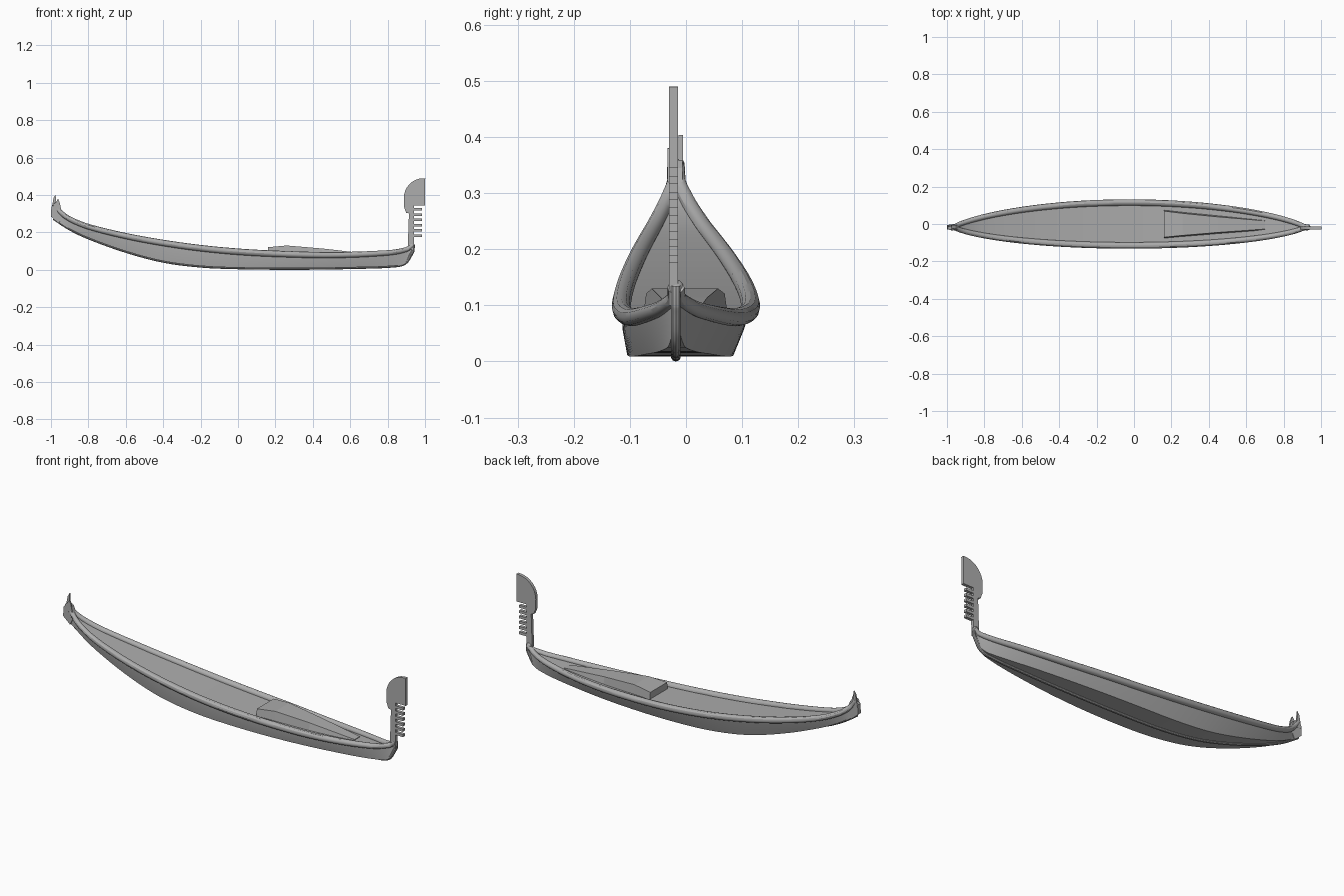
import bpy, bmesh, math
from mathutils import Vector

old = bpy.data.objects.get("Cube")
if old:
    bpy.data.objects.remove(old, do_unlink=True)

grey = bpy.data.materials.new("plain grey")
grey.use_nodes = True
grey.diffuse_color = (0.42, 0.42, 0.42, 1)
grey.node_tree.nodes["Principled BSDF"].inputs["Base Color"].default_value = (0.42, 0.42, 0.42, 1)

MID = -0.018  # the ends and the stem sit slightly off centre


def smooth_curve(points):
    """Return a smooth function through a few (x, value) points."""
    def slope(i):
        a, b = points[max(i - 1, 0)], points[min(i + 1, len(points) - 1)]
        return (b[1] - a[1]) / (b[0] - a[0])

    def f(x):
        i = 0
        while i < len(points) - 2 and x > points[i + 1][0]:
            i += 1
        (x0, v0), (x1, v1) = points[i], points[i + 1]
        d = x1 - x0
        t = min(max((x - x0) / d, 0), 1)
        h = t * t * (3 - 2 * t)
        return (v0 + (v1 - v0) * h + d * slope(i) * t * (1 - t) ** 2
                - d * slope(i + 1) * t * t * (1 - t))
    return f


rail_top = smooth_curve([(-0.985, 0.37), (-0.95, 0.325), (-0.9, 0.288), (-0.8, 0.247),
                         (-0.6, 0.197), (-0.4, 0.16), (-0.2, 0.132), (0, 0.113),
                         (0.2, 0.102), (0.5, 0.095), (0.8, 0.107), (0.9, 0.125), (0.935, 0.148)])
bottom = smooth_curve([(-0.985, 0.275), (-0.9, 0.22), (-0.8, 0.172), (-0.6, 0.1), (-0.4, 0.047),
                       (-0.2, 0.021), (0, 0.012), (0.3, 0.009), (0.6, 0.013), (0.85, 0.023),
                       (0.9, 0.042), (0.935, 0.1)])


def fullness(x):
    u = (x + 0.025) / 0.96
    return max(1 - u * u, 0)


def half_width(x):
    return 0.13 * fullness(x) ** 0.65


def centre(x):
    return MID * (1 - fullness(x))


def add_mesh(name, bm, smooth=True):
    bmesh.ops.recalc_face_normals(bm, faces=bm.faces)
    mesh = bpy.data.meshes.new(name)
    bm.to_mesh(mesh)
    bm.free()
    ob = bpy.data.objects.new(name, mesh)
    bpy.context.collection.objects.link(ob)
    mesh.materials.append(grey)
    if smooth:
        bpy.ops.object.select_all(action='DESELECT')
        ob.select_set(True)
        bpy.context.view_layer.objects.active = ob
        bpy.ops.object.shade_smooth_by_angle(angle=math.radians(30))
    return ob


def loft(name, rings, smooth=True):
    """Skin closed rings and cap both ends."""
    bm = bmesh.new()
    rows = [[bm.verts.new(p) for p in ring] for ring in rings]
    n = len(rows[0])
    for a, b in zip(rows, rows[1:]):
        for i in range(n):
            j = (i + 1) % n
            bm.faces.new((a[i], a[j], b[j], b[i]))
    bm.faces.new(rows[0])
    bm.faces.new(rows[-1])
    return add_mesh(name, bm, smooth)


def tube(name, path, radius, sides=12):
    """Round bar with its rings set square to the path."""
    pts = [Vector(p) for p in path]
    rings = []
    for i, p in enumerate(pts):
        along = (pts[min(i + 1, len(pts) - 1)] - pts[max(i - 1, 0)]).normalized()
        side = along.cross(Vector((0, 1, 0))).normalized()
        out = along.cross(side)
        r = radius(p.x)
        rings.append([p + r * (math.cos(a) * side + math.sin(a) * out)
                      for a in (math.tau * k / sides for k in range(sides))])
    return loft(name, rings)


def plate(name, outline, y, thick):
    """Upright flat plate cut from an x-z outline."""
    bm = bmesh.new()
    face = bm.faces.new([bm.verts.new((x, y - thick / 2, z)) for x, z in outline])
    ext = bmesh.ops.extrude_face_region(bm, geom=[face])
    moved = [v for v in ext["geom"] if isinstance(v, bmesh.types.BMVert)]
    bmesh.ops.translate(bm, verts=moved, vec=(0, thick, 0))
    return add_mesh(name, bm, False)


# Stations are packed toward the ends
COUNT = 72
stations = [-0.025 - 0.96 * math.cos(math.pi * i / COUNT) for i in range(COUNT + 1)]


# Hull: flat floor, flared sides and a deck just under the rail
def hull_ring(x):
    w = max(half_width(x) - 0.015, 0.003)
    floor = max(0.095 * fullness(x) ** 0.9, 0.002)
    c, low, high = centre(x), bottom(x), rail_top(x) - 0.018
    c_low = MID + 0.008 * fullness(x)
    side = low + 0.55 * (high - low)
    bulge = floor + 0.66 * (w - floor)
    c_side = (c + c_low) / 2
    return [(x, c - w, high), (x, c_side - bulge, side), (x, c_low - floor, low),
            (x, c_low + floor, low), (x, c_side + bulge, side), (x, c + w, high)]


loft("hull", [hull_ring(x) for x in stations])

# Round rails along both edges
for name, s in (("front_rail", -1), ("back_rail", 1)):
    path = [(x, centre(x) + s * max(half_width(x) - 0.015, 0.004), rail_top(x) - 0.016)
            for x in stations]
    tube(name, path, lambda x: 0.011 + 0.006 * fullness(x) ** 0.5)

# Keel bar running from the stern round to the bow stem
tube("keel", [(x, MID, bottom(x)) for x in stations] + [(0.937, MID, 0.135)],
     lambda x: 0.009, 10)

# Raised foredeck, tapering and sloping down to the bow
foredeck = []
for x, y0, y1, top in ((0.16, -0.078, 0.076, 0.121), (0.26, -0.068, 0.064, 0.13),
                       (0.45, -0.052, 0.045, 0.114), (0.7, -0.034, 0.024, 0.086)):
    foredeck.append([(x, y0, 0.07), (x, y1, 0.07), (x, y1 - 0.007, top), (x, y0 + 0.007, top)])
loft("foredeck", foredeck, False)

# Bow blade: slim post, comb teeth and a rounded head
outline = [(0.908, 0.13), (0.938, 0.1), (0.942, 0.176)]
for i in range(6):
    z = 0.176 + i * 0.028
    outline += [(0.942, z), (0.984, z), (0.984, z + 0.014), (0.942, z + 0.014)]
outline += [(0.942, 0.345), (1.0, 0.345), (1.0, 0.49)]
for i in range(10):
    a = math.radians(85 + i * 10.5)
    outline.append((0.992 + 0.105 * math.cos(a), 0.385 + 0.105 * math.sin(a)))
outline += [(0.888, 0.335), (0.899, 0.305), (0.914, 0.302)]
outline.pop(2)
plate("bow_blade", outline, -0.022, 0.016)

# Rounded knob where the rails meet the stem
bm = bmesh.new()
bmesh.ops.create_uvsphere(bm, u_segments=16, v_segments=10, radius=0.014)
bmesh.ops.translate(bm, verts=bm.verts, vec=(0.927, MID, 0.132))
add_mesh("bow_knob", bm)

# Stern post with two upright horns
plate("stern_post", [(-0.96, 0.25), (-0.935, 0.3), (-0.955, 0.345), (-0.975, 0.36),
                     (-0.998, 0.335), (-1.0, 0.285)], MID, 0.024)
plate("stern_horn_tall", [(-0.998, 0.32), (-0.965, 0.32), (-0.973, 0.36), (-0.975, 0.404),
                          (-0.986, 0.385)], -0.009, 0.008)
plate("stern_horn_short", [(-0.99, 0.32), (-0.945, 0.32), (-0.952, 0.355), (-0.962, 0.38),
                           (-0.975, 0.36)], -0.029, 0.008)
